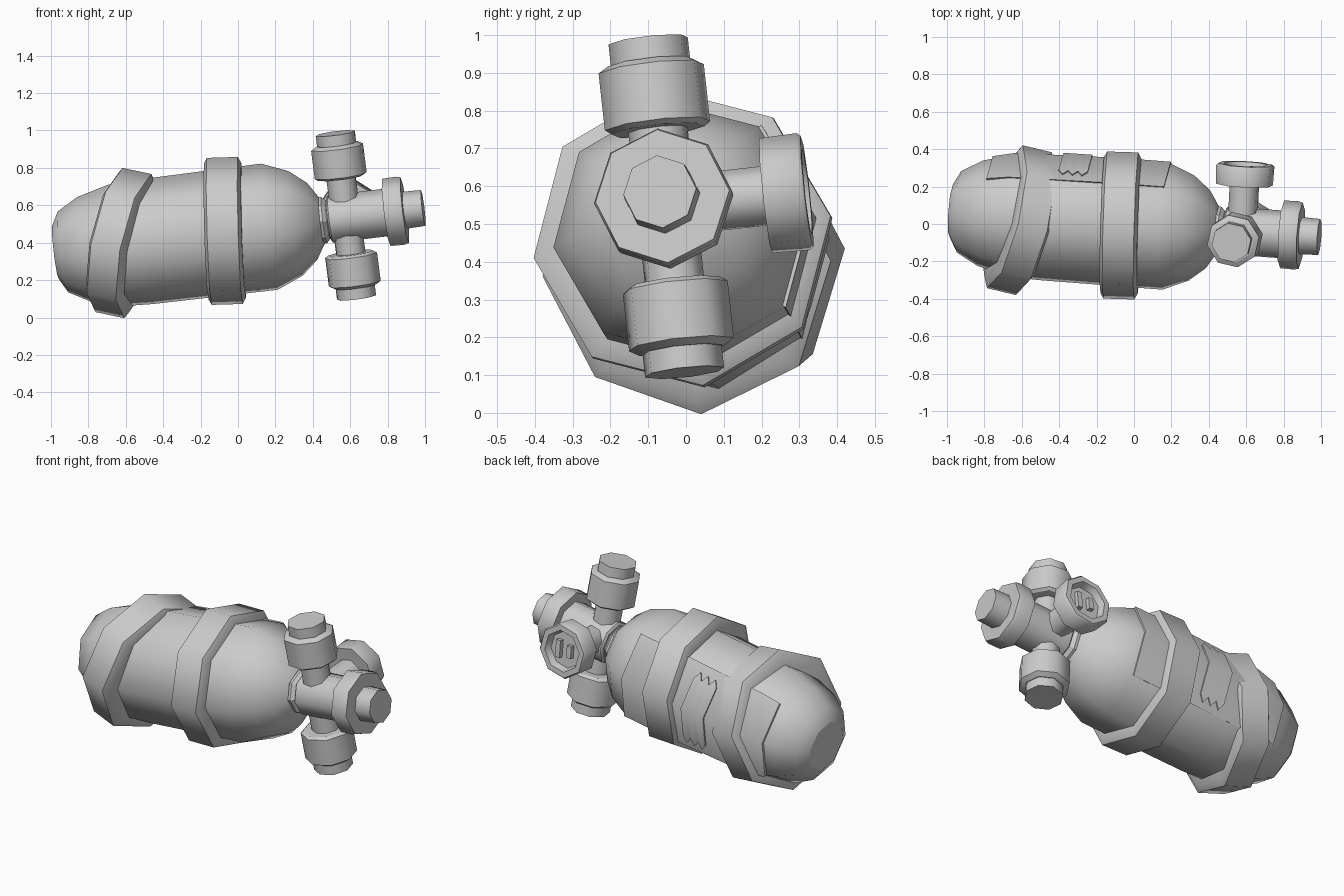
import bpy, bmesh, math
from mathutils import Vector, Matrix

if "Cube" in bpy.data.objects:
    bpy.data.objects.remove(bpy.data.objects["Cube"])

GREY = bpy.data.materials.new("grey metal")
GREY.diffuse_color = (0.6, 0.6, 0.6, 1)
GREY.use_nodes = True
GREY.node_tree.nodes["Principled BSDF"].inputs["Base Color"].default_value = GREY.diffuse_color
SIDES = 8
STEP = 2 * math.pi / SIDES


def frame(origin, direction, hint=(0, 0, 1)):
    """Matrix whose local X runs along direction and Z leans to hint."""
    x = Vector(direction).normalized()
    y = Vector(hint).cross(x).normalized()
    z = x.cross(y)
    m = Matrix((x, y, z)).transposed().to_4x4()
    m.translation = Vector(origin)
    return m


def finish(name, bm, matrix, angle):
    bmesh.ops.recalc_face_normals(bm, faces=bm.faces)
    me = bpy.data.meshes.new(name)
    bm.to_mesh(me)
    bm.free()
    me.materials.append(GREY)
    ob = bpy.data.objects.new(name, me)
    ob.matrix_world = matrix
    bpy.context.collection.objects.link(ob)
    bpy.ops.object.select_all(action='DESELECT')
    ob.select_set(True)
    bpy.context.view_layer.objects.active = ob
    bpy.ops.object.shade_smooth_by_angle(angle=math.radians(angle))
    for p in me.polygons:
        if len(p.vertices) > 4:
            p.use_smooth = False
    return ob


def lathe(name, profile, matrix, phase=8, angle=50, closed=False):
    """Eight-sided turned part from (distance, radius) pairs."""
    bm = bmesh.new()
    rings = []
    for t, r in profile:
        rings.append([bm.verts.new((t, r * math.cos(math.radians(phase) + i * STEP),
                                    r * math.sin(math.radians(phase) + i * STEP)))
                      for i in range(SIDES)])
    pairs = list(zip(rings, rings[1:]))
    if closed:
        pairs.append((rings[-1], rings[0]))
    else:
        bm.faces.new(rings[0])
        bm.faces.new(rings[-1])
    for a, b in pairs:
        for i in range(SIDES):
            j = (i + 1) % SIDES
            bm.faces.new((a[i], a[j], b[j], b[i]))
    return finish(name, bm, matrix, angle)


def octagon_point(t, r, deg, phase=8):
    """Point on the flat sides of the tank's eight-sided section."""
    off = (deg - phase) % 45 - 22.5
    d = r * math.cos(math.radians(22.5)) / math.cos(math.radians(off))
    return Vector((t, d * math.cos(math.radians(deg)), d * math.sin(math.radians(deg))))


def sheet(name, columns, thickness):
    """Thin plate around the tank; columns hold (t, radius, angles)."""
    bm = bmesh.new()
    grids = [[[bm.verts.new(octagon_point(t, r - s, a)) for a in angs]
              for t, r, angs in columns] for s in (0, thickness)]
    rows = len(columns[0][2])
    for g in grids:
        for c in range(len(columns) - 1):
            for k in range(rows - 1):
                bm.faces.new((g[c][k], g[c + 1][k], g[c + 1][k + 1], g[c][k + 1]))
    top, low = grids
    rim = [(c, 0) for c in range(len(columns))]
    rim += [(len(columns) - 1, k) for k in range(1, rows)]
    rim += [(c, rows - 1) for c in range(len(columns) - 2, -1, -1)]
    rim += [(0, k) for k in range(rows - 2, 0, -1)]
    for (a, b), (c, d) in zip(rim, rim[1:] + rim[:1]):
        bm.faces.new((top[a][b], top[c][d], low[c][d], low[a][b]))
    return finish(name, bm, AXIS, 50)


# Tilted tank axis
AXIS = frame((0, 0, 0.465), (1, -0.07, 0.122))

# Tank with rounded ends
lathe("tank", [(-0.985, 0.145), (-0.945, 0.22), (-0.83, 0.285), (-0.66, 0.33),
               (-0.5, 0.338), (0.17, 0.343), (0.31, 0.285), (0.4, 0.21),
               (0.45, 0.13)], AXIS)

# Raised back panel and its torn label
sheet("back_panel", [(-0.78, 0.312, (-37, 8, 53)), (-0.66, 0.338, (-37, 8, 53)),
                     (-0.1, 0.351, (-37, 8, 53)), (0.18, 0.349, (-37, 8, 53))], 0.03)
label = []
for i in range(7):
    jag = 7 if i % 2 else 0
    label.append((-0.4 + i * 0.026, 0.357, (-24 - jag, 8, 38 + jag)))
sheet("torn_label", label, 0.009)


# Straps with chamfered edges
def strap(name, matrix, half, inner, outer, phase):
    lathe(name, [(-half, inner - 0.06), (-half, outer - 0.03), (-half + 0.016, outer),
                 (half - 0.018, outer), (half, outer - 0.033), (half, inner - 0.06)],
          matrix, phase, 50, True)


strap("middle_strap", frame((-0.07, -0.008, 0.463), (1, -0.03, 0.03)), 0.1, 0.345, 0.397, 8)
strap("slanted_strap", frame((-0.612, 0.02, 0.398), (1, -0.24, -0.21)), 0.098, 0.34, 0.394, 3)

# Valve pipe, flange and outlet
lathe("neck_collar", [(0.42, 0.1), (0.44, 0.125), (0.465, 0.125), (0.485, 0.105),
                      (0.51, 0.105)], AXIS, 5, 30)
lathe("valve_pipe", [(0.49, 0.115), (0.5, 0.128), (0.81, 0.128)], AXIS, 5)
lathe("outlet_flange", [(0.8, 0.182), (0.875, 0.184), (0.9, 0.178)], AXIS, 5)
lathe("outlet_tip", [(0.89, 0.1), (1.0, 0.097)], AXIS, 5)

# Upper and lower capped arms
CENTRE = Vector((0.577, -0.052, 0.546))
UP = Vector((-0.13, -0.11, 1))
for side, sign in (("upper", 1), ("lower", -1)):
    m = frame(CENTRE, UP * sign, (1, 0, 0))
    lathe(side + "_stem", [(0, 0.08), (0.24, 0.08)], m, 10)
    lathe(side + "_cap", [(0.205, 0.125), (0.217, 0.142), (0.37, 0.142),
                          (0.386, 0.115)], m, 10)
    lathe(side + "_knob", [(0.37, 0.107), (0.445, 0.107)], m, 10)

# Handwheel on the back with a recessed face
BACK = frame(CENTRE, (0.05, 1, 0.11))
lathe("wheel_stem", [(0, 0.08), (0.28, 0.08)], BACK, 10)
lathe("handwheel", [(0.265, 0.155), (0.365, 0.158), (0.375, 0.15),
                    (0.375, 0.118), (0.335, 0.105)], BACK, 10)
for i, (off, length) in enumerate(((-0.04, 0.1), (0.035, 0.07))):
    bm = bmesh.new()
    bmesh.ops.create_cube(bm, size=1, matrix=Matrix.Translation((0.345, off, 0))
                          @ Matrix.Diagonal((0.03, 0.03, length, 1)))
    finish("wheel_rib_%d" % (i + 1), bm, BACK, 30)
